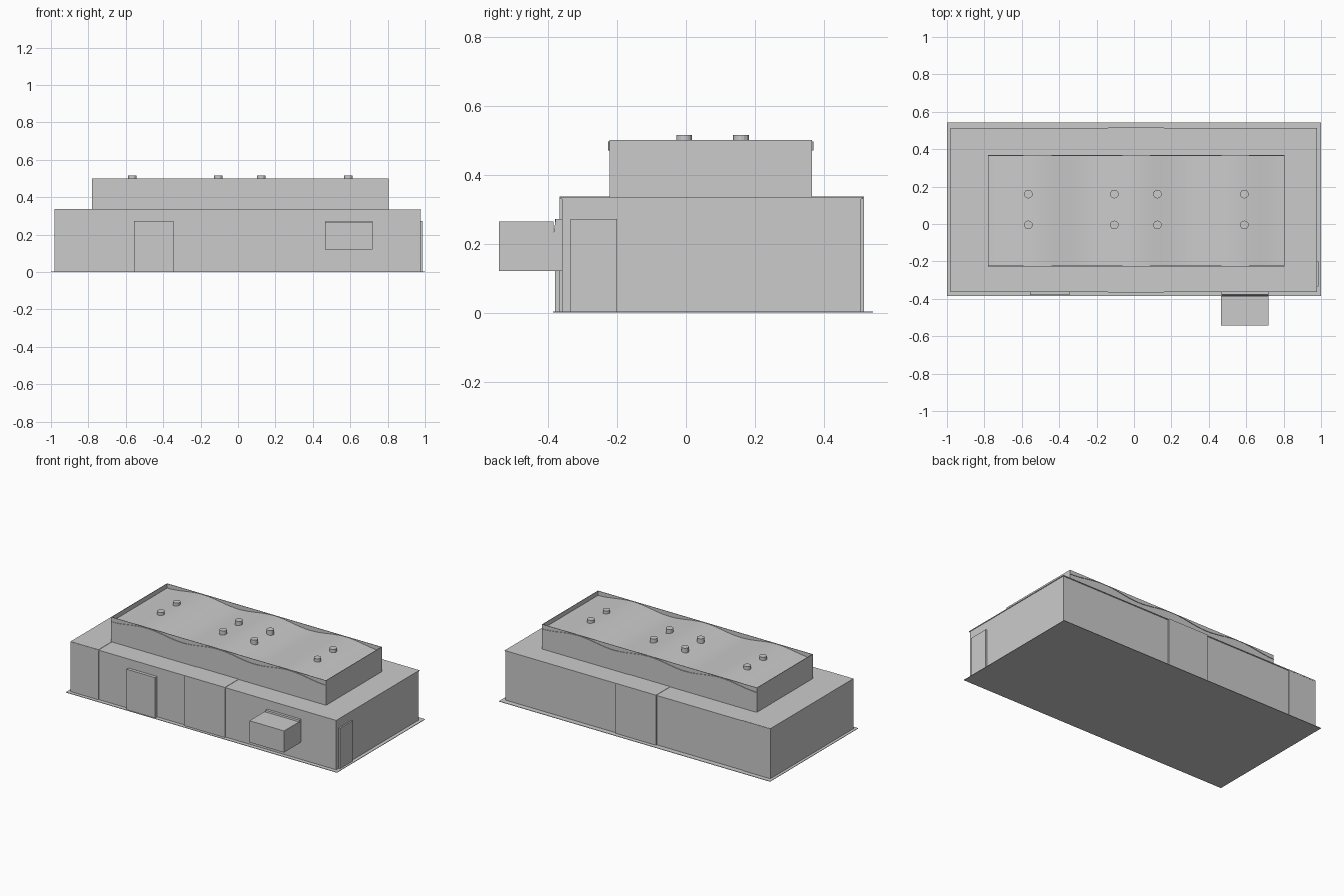
import bpy, bmesh, math

if "Cube" in bpy.data.objects:
    bpy.data.objects.remove(bpy.data.objects["Cube"])


def box(name, x, y, z):
    """Axis-aligned box from (min, max) ranges."""
    bm = bmesh.new()
    bmesh.ops.create_cube(bm, size=1)
    for v in bm.verts:
        v.co = [r[0] if c < 0 else r[1] for c, r in zip(v.co, (x, y, z))]
    return finish(name, bm)


def finish(name, bm):
    bmesh.ops.recalc_face_normals(bm, faces=bm.faces)
    me = bpy.data.meshes.new(name)
    bm.to_mesh(me)
    bm.free()
    ob = bpy.data.objects.new(name, me)
    bpy.context.collection.objects.link(ob)
    return ob


def prism_x(name, profile, x0, x1):
    """Extrude a (y, z) profile along x."""
    bm = bmesh.new()
    face = bm.faces.new([bm.verts.new((x0, y, z)) for y, z in profile])
    ext = bmesh.ops.extrude_face_region(bm, geom=[face])["geom"]
    bmesh.ops.translate(bm, vec=(x1 - x0, 0, 0),
                        verts=[g for g in ext if isinstance(g, bmesh.types.BMVert)])
    return finish(name, bm)


# Base slab and lower storey
box("base_plate", (-1, 1), (-0.386, 0.543), (0, 0.003))
box("lower_storey", (-0.976, 0.976), (-0.359, 0.508), (0, 0.331))
box("lower_roof", (-0.98, 0.979), (-0.364, 0.513), (0.33, 0.335))

# Wall bays that stand slightly proud on front and back
box("left_bay", (-0.981, -0.775), (-0.363, 0.512), (0, 0.337))
box("centre_bay", (-0.14, 0.16), (-0.367, 0.516), (0, 0.337))

# Doors on front and right
box("front_door", (-0.555, -0.345), (-0.38, -0.35), (0, 0.272))
box("side_door", (0.96, 0.986), (-0.335, -0.2), (0, 0.272))

# Front projecting box with tilted backing plate
box("front_box", (0.465, 0.72), (-0.543, -0.385), (0.12, 0.264))
prism_x("tilted_plate", [(-0.4, 0.12), (-0.378, 0.272), (-0.36, 0.272), (-0.36, 0.12)],
        0.467, 0.718)

# Upper storey walls, open at the top
X0, X1, Y0, Y1, T = -0.78, 0.805, -0.222, 0.366, 0.003
for name, y in (("upper_front_wall", (Y0, Y0 + T)), ("upper_back_wall", (Y1 - T, Y1))):
    box(name, (X0, X1), y, (0.333, 0.5))
for name, x in (("upper_left_wall", (X0, X0 + T)), ("upper_right_wall", (X1 - T, X1))):
    box(name, x, (Y0, Y1), (0.333, 0.5))

# Wavy roof sheet, poking slightly past front and back walls
bm = bmesh.new()
rows = []
N = 48
for i in range(N + 1):
    x = X0 + (X1 - X0) * i / N
    z = 0.4835 - 0.0135 * math.cos(6 * math.pi * i / N)
    rows.append([bm.verts.new((x, y, z)) for y in (Y0 - 0.004, Y1 + 0.004)])
for a, b in zip(rows, rows[1:]):
    bm.faces.new((a[0], b[0], b[1], a[1]))
roof = finish("wavy_roof", bm)
for p in roof.data.polygons:
    p.use_smooth = True
if roof.data.polygons[0].normal.z < 0:
    roof.data.flip_normals()

# Round roof vents in two rows
for x in (-0.565, -0.105, 0.125, 0.59):
    for y in (-0.005, 0.16):
        bm = bmesh.new()
        bmesh.ops.create_cone(bm, cap_ends=True, segments=16, radius1=0.023,
                              radius2=0.023, depth=0.05)
        bmesh.ops.translate(bm, vec=(x, y, 0.49), verts=bm.verts)
        finish("roof_vent", bm)
